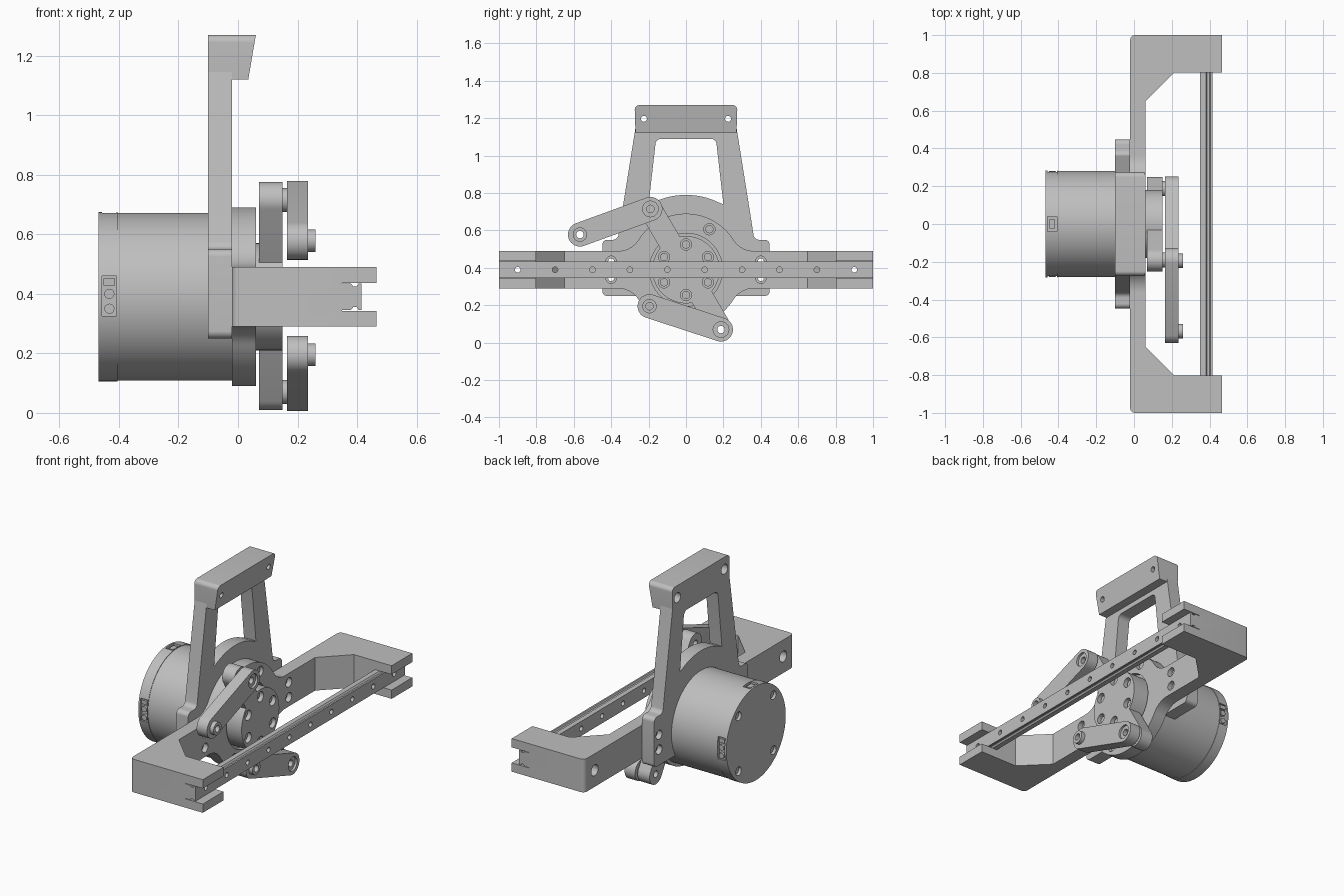
import bpy, bmesh
from math import sin, cos, radians, atan2, degrees, hypot
from mathutils import Vector

if "Cube" in bpy.data.objects:
    bpy.data.objects.remove(bpy.data.objects["Cube"])

CZ = 0.39          # height of the motor axis
grey = bpy.data.materials.new("machined_grey")
grey.use_nodes = True
COLOUR = (0.52, 0.52, 0.52, 1)
grey.diffuse_color = COLOUR
grey.node_tree.nodes["Principled BSDF"].inputs["Base Color"].default_value = COLOUR


def arc(cy, cz, r, a0, a1, n=16):
    angles = [radians(a0 + (a1 - a0) * i / n) for i in range(n + 1)]
    return [(cy + r * cos(a), cz + r * sin(a)) for a in angles]


def circle(cy, cz, r, n=48):
    return arc(cy, cz, r, 0, 360, n)[:-1]


def rounded(corners):
    """Outline from (u, v, radius) corners, with each corner filleted."""
    out = []
    for i, (u, v, r) in enumerate(corners):
        p = Vector((u, v))
        if r == 0:
            out.append((u, v))
            continue
        a = (Vector(corners[i - 1][:2]) - p).normalized()
        b = (Vector(corners[(i + 1) % len(corners)][:2]) - p).normalized()
        half = a.angle(b) / 2
        d = r * cos(half) / sin(half)
        start, end = p + a * d, p + b * d
        centre = p + (a + b).normalized() * (r / sin(half))
        for k in range(7):
            w = start.lerp(end, k / 6) - centre
            out.append(tuple(centre + w.normalized() * r))
    return out


def prism(name, outline, lo, hi, axis="x"):
    """Extrude an outline: (y, z) along x, (x, z) along y or (x, y) along z."""
    place = {"x": lambda u, v, w: (w, u, v), "y": lambda u, v, w: (u, w, v),
             "z": lambda u, v, w: (u, v, w)}[axis]
    bm = bmesh.new()
    low = [bm.verts.new(place(u, v, lo)) for u, v in outline]
    high = [bm.verts.new(place(u, v, hi)) for u, v in outline]
    bm.faces.new(low)
    bm.faces.new(high)
    for i in range(len(low)):
        bm.faces.new((low[i - 1], low[i], high[i], high[i - 1]))
    bmesh.ops.recalc_face_normals(bm, faces=bm.faces)
    mesh = bpy.data.meshes.new(name)
    bm.to_mesh(mesh)
    bm.free()
    mesh.materials.append(grey)
    obj = bpy.data.objects.new(name, mesh)
    bpy.context.collection.objects.link(obj)
    return obj


def boolean(obj, other, operation="DIFFERENCE"):
    mod = obj.modifiers.new("cut", "BOOLEAN")
    mod.operation, mod.solver, mod.object = operation, "EXACT", other
    bpy.context.view_layer.objects.active = obj
    bpy.ops.object.modifier_apply(modifier=mod.name)
    bpy.data.objects.remove(other)


def drill(obj, y, z, r, lo=-1, hi=1):
    boolean(obj, prism("cutter", circle(y, z, r, 24), lo, hi))


def rod(name, y, z, r, lo, hi, n=48):
    return prism(name, circle(y, z, r, n), lo, hi)


def capsule(a, b, r):
    t = degrees(atan2(b[1] - a[1], b[0] - a[0]))
    return arc(*b, r, t - 90, t + 90) + arc(*a, r, t + 90, t + 270)


def ring_of(radius, angles):
    return [(radius * cos(radians(a)), CZ + radius * sin(radians(a))) for a in angles]


# Motor body and end cap
body = rod("motor_body", 0, CZ, 0.281, -0.405, -0.02, 96)
cap = rod("motor_cap", 0, CZ, 0.284, -0.468, -0.405, 96)
for y, z in ring_of(0.235, (45, 135, 225, 315)):
    drill(cap, y, z, 0.026, -0.5, -0.44)
    rod("motor_cap_bolt", y, z, 0.02, -0.445, -0.455, 16)

# Connector sockets around the cap, each with its pins
for s, side in ((-1, "front"), (1, "rear")):
    pocket = [(-0.457, 0.325), (-0.408, 0.325), (-0.408, 0.46), (-0.457, 0.46)]
    boolean(cap, prism("cutter", pocket, s * 0.265, s * 0.3, "y"))
    for z in (0.35, 0.40):
        prism(side + "_socket_pin", circle(-0.432, z, 0.017, 16), s * 0.26, s * 0.28, "y")
    prism(side + "_socket_plug", [(-0.452, 0.428), (-0.413, 0.428), (-0.413, 0.452),
                                  (-0.452, 0.452)], s * 0.26, s * 0.277, "y")
top_pocket = [(-0.457, -0.04), (-0.408, -0.04), (-0.408, 0.04), (-0.457, 0.04)]
boolean(cap, prism("cutter", top_pocket, CZ + 0.265, CZ + 0.3, "z"))
prism("top_socket_plug", [(u * 0.6 - 0.173, v * 0.6) for u, v in top_pocket],
      CZ + 0.26, CZ + 0.277, "z")

# Upright frame straddling the motor
half = [(0.27, 1.15, 0), (0.345, 0.68, 0.1), (0.365, 0.55, 0.03),
        (0.447, 0.55, 0.025), (0.447, 0.25, 0.025)]
frame = prism("upright_frame", rounded(half + [(-y, z, r) for y, z, r in half[::-1]]),
              -0.1, -0.02)
boolean(frame, rod("cutter", 0, CZ, 0.2815, -1, 1, 96))
window = rounded([(-0.2, 0.74, 0), (-0.16, 1.09, 0.03), (0.16, 1.09, 0.03), (0.2, 0.74, 0)])
boolean(frame, prism("cutter", window + arc(0, CZ, 0.4, 59, 121)[1:-1], -1, 1))

# Top block with a sloping face
block = prism("top_block", rounded([(-0.27, 1.12, 0), (0.27, 1.12, 0), (0.275, 1.27, 0.025),
                                    (-0.275, 1.27, 0.025)]), -0.1, 0.06)
for v in block.data.vertices:
    if v.co.x > 0:
        v.co.x -= (1.27 - v.co.z) * 0.17
for y in (-0.225, 0.225):
    for part in (block, frame):
        drill(part, y, 1.197, 0.016)
        drill(part, y, 1.197, 0.03, -0.2, -0.06)

# Motor flange blending into the crossbar
F, R = 0.13, 0.3
fy = (((R + F) ** 2) - (0.1 + F) ** 2) ** 0.5
t = degrees(atan2(0.1 + F, fy))
upper = ([(0.5, 0.1)] + arc(fy, 0.1 + F, F, 270, 180 + t) + arc(0, 0, R, t, 180 - t, 40)[1:-1]
         + arc(-fy, 0.1 + F, F, -t, -90) + [(-0.5, 0.1)])
flange = prism("motor_flange", [(y, z + CZ) for y, z in upper]
               + [(-y, CZ - z) for y, z in upper], -0.02, 0.06)
drill_ring = ring_of(0.25, (60, 120, 240, 300))
for y, z in drill_ring:
    drill(flange, y, z, 0.03, 0.03, 1)
    rod("flange_bolt", y, z, 0.022, 0.02, 0.045, 16)
boolean(flange, rod("cutter", 0, CZ, 0.195, 0.03, 1, 64))
for y in (-0.4, 0.4):
    for z in (CZ - 0.045, CZ + 0.045):
        for part in (flange, frame):
            drill(part, y, z, 0.016)
        drill(flange, y, z, 0.028, 0.03, 1)
        drill(frame, y, z, 0.028, -1, -0.07)

# Crossbar arms with rail seats
for s, side in ((-1, "front"), (1, "rear")):
    corners = [(-0.02, 0.5, 0), (0.06, 0.5, 0), (0.06, 0.65, 0), (0.213, 0.803, 0),
               (0.465, 0.803, 0), (0.465, 1, 0), (-0.02, 1, 0.025)]
    arm = prism(side + "_arm", [(x, s * y) for x, y in rounded(corners)], CZ - 0.1, CZ + 0.1, "z")
    seat = [(0.35, CZ - 0.047), (0.5, CZ - 0.047), (0.5, CZ + 0.047), (0.35, CZ + 0.047)]
    boolean(arm, prism("cutter", seat, s * 0.7, s * 1.1, "y"))
    drill(arm, s * 0.9, CZ, 0.016)
    drill(arm, s * 0.9, CZ, 0.033, -1, 0.04)

# Linear rail with side grooves and mounting holes
edge = [(0.35, 0.044), (0.38, 0.044), (0.387, 0.035), (0.4, 0.035), (0.405, 0.044), (0.415, 0.044)]
rail = prism("linear_rail", [(x, CZ + h) for x, h in edge]
             + [(x, CZ - h) for x, h in edge[::-1]], -1, 1, "y")
for i in range(10):
    drill(rail, -0.9 + 0.2 * i, CZ, 0.015)

# Output hub joined to the two-ended crank
JOINT_UP, JOINT_LOW = (-0.19, 0.715), (0.187, 0.07)
crank = prism("output_crank", capsule(JOINT_UP, JOINT_LOW, 0.061), 0.07, 0.15)
boolean(crank, rod("cutter", 0, CZ, 0.18, 0.03, 0.15, 64), "UNION")
for y, z in ring_of(0.135, range(30, 390, 60)):
    drill(crank, y, z, 0.03, 0.11, 1)
    rod("hub_bolt", y, z, 0.022, 0.1, 0.13, 16)
for y, z in (JOINT_UP, JOINT_LOW):
    drill(crank, y, z, 0.02)

# Links, each with a joint spacer at one end and a boss at the other
for name, joint, free in (("upper", JOINT_UP, (-0.567, 0.578)),
                          ("lower", JOINT_LOW, (-0.195, 0.195))):
    link = prism(name + "_link", capsule(joint, free, 0.064), 0.165, 0.235)
    spacer = rod(name + "_joint_spacer", *joint, 0.04, 0.15, 0.165)
    boss = rod(name + "_link_boss", *free, 0.038, 0.235, 0.26)
    for part, (y, z) in ((link, joint), (link, free), (spacer, joint), (boss, free)):
        drill(part, y, z, 0.02)
    drill(link, *joint, 0.042, 0.222, 1)

# Smooth round walls, keep hard edges
for obj in bpy.context.scene.objects:
    obj.select_set(obj.type == "MESH")
bpy.context.view_layer.objects.active = body
bpy.ops.object.shade_smooth_by_angle(angle=radians(30))
